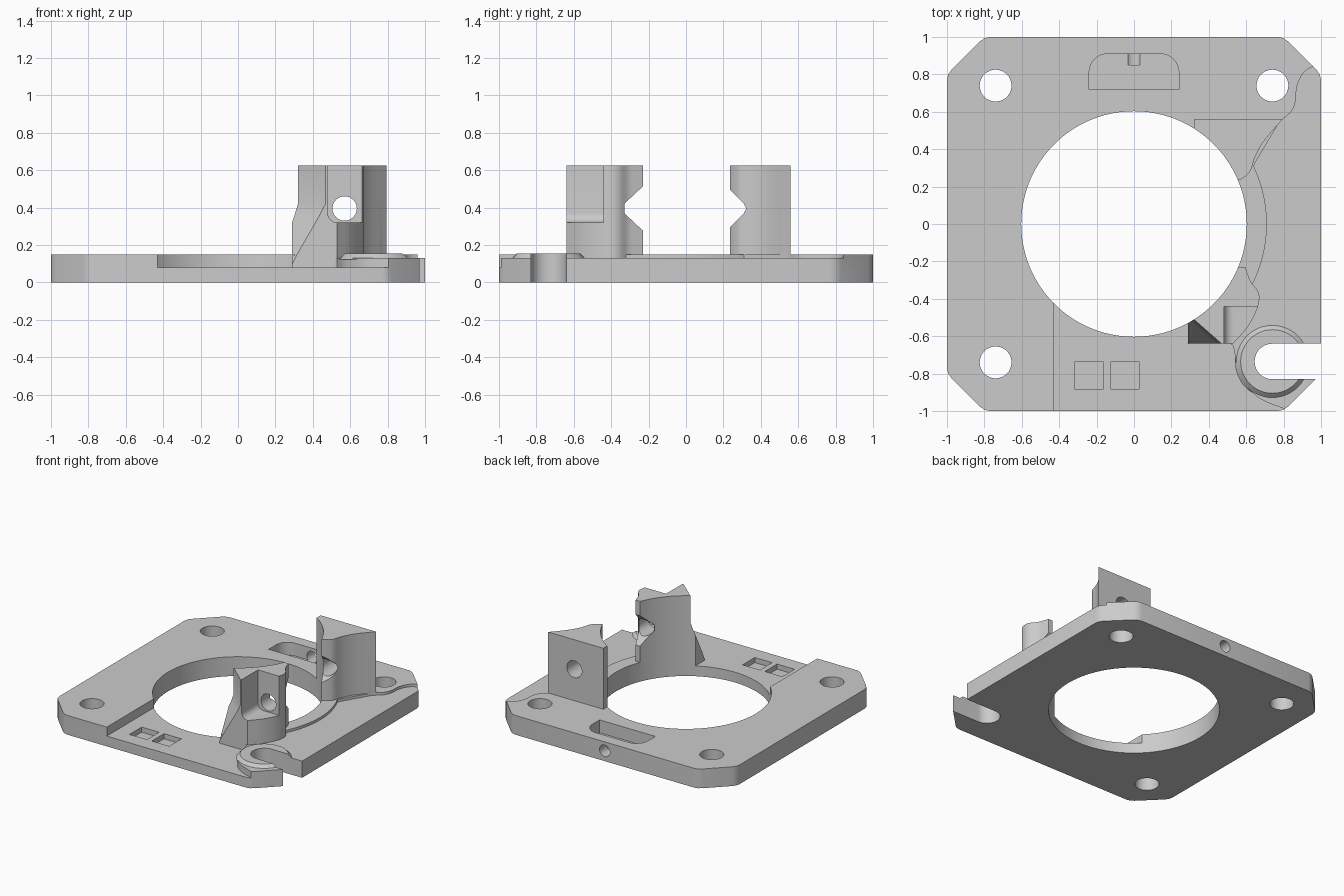
import bpy, bmesh, math
from mathutils import Matrix, Vector

if "Cube" in bpy.data.objects:
    bpy.data.objects.remove(bpy.data.objects["Cube"])


def prism(name, pts, lo, hi, frame=None):
    """Extrude a 2D outline from lo to hi; frame optionally re-orients it."""
    bm = bmesh.new()
    bottom = [bm.verts.new((x, y, lo)) for x, y in pts]
    top = [bm.verts.new((x, y, hi)) for x, y in pts]
    bm.faces.new(bottom)
    bm.faces.new(top)
    n = len(pts)
    for i in range(n):
        j = (i + 1) % n
        bm.faces.new((bottom[i], bottom[j], top[j], top[i]))
    if frame:
        bm.transform(frame)
    bmesh.ops.recalc_face_normals(bm, faces=bm.faces)
    mesh = bpy.data.meshes.new(name)
    bm.to_mesh(mesh)
    bm.free()
    ob = bpy.data.objects.new(name, mesh)
    bpy.context.collection.objects.link(ob)
    return ob


def arc(cx, cy, r, a0, a1, n):
    return [(cx + r * math.cos(math.radians(a0 + (a1 - a0) * i / n)),
             cy + r * math.sin(math.radians(a0 + (a1 - a0) * i / n))) for i in range(n + 1)]


def circle(cx, cy, r, n=48):
    return arc(cx, cy, r, 0, 360, n)[:-1]


def rect(x0, x1, y0, y1):
    return [(x0, y0), (x1, y0), (x1, y1), (x0, y1)]


def curve(pts, steps=5):
    """Smooth curve through a few points."""
    p = [Vector(q) for q in pts]
    p = [2 * p[0] - p[1]] + p + [2 * p[-1] - p[-2]]
    out = []
    for a, b, c, d in zip(p, p[1:], p[2:], p[3:]):
        for i in range(steps):
            t = i / steps
            v = 0.5 * (2 * b + (c - a) * t + (2 * a - 5 * b + 4 * c - d) * t * t
                       + (3 * b - a - 3 * c + d) * t ** 3)
            out.append((v.x, v.y))
    return out + [tuple(pts[-1])]


def combine(target, tool, op):
    tool.hide_render = True
    bpy.context.view_layer.objects.active = target
    mod = target.modifiers.new(op, 'BOOLEAN')
    mod.operation, mod.object, mod.solver = op, tool, 'EXACT'
    bpy.ops.object.modifier_apply(modifier=mod.name)
    bpy.data.objects.remove(tool, do_unlink=True)


def cut(target, *args):
    combine(target, prism("cutter", *args), 'DIFFERENCE')


def axes(u, v, w, o=(0, 0, 0)):
    m = Matrix((u, v, w)).transposed().to_4x4()
    m.translation = Vector(o)
    return m


ALONG_X = axes((0, 1, 0), (0, 0, 1), (1, 0, 0))   # outline in y,z
ALONG_Y = axes((1, 0, 0), (0, 0, 1), (0, -1, 0))  # outline in x,z, depth is -y

# square plate with softened corner chamfers
corner = [(1, 0.77), (0.993, 0.80), (0.975, 0.825), (0.825, 0.975), (0.80, 0.993), (0.77, 1)]
outline = []
for k in range(4):
    c, s = round(math.cos(k * math.pi / 2)), round(math.sin(k * math.pi / 2))
    outline += [(c * x - s * y, s * x + c * y) for x, y in corner]
plate = prism("mounting_plate", outline, 0, 0.15)

# lowered front floor and slightly lowered right floor
corner_edge = curve([(0.53, -0.65), (0.567, -0.81), (0.66, -0.925), (0.82, -0.995)])
cut(plate, [(-0.43, -1.1), (-0.43, -0.3), (0.3, -0.3), (0.3, -0.63), (0.5, -0.63)]
    + corner_edge + [(0.82, -1.1)], 0.08, 0.3)
s_edge = curve([(0.78, 0.55), (0.84, 0.60), (0.865, 0.66), (0.87, 0.73),
                (0.90, 0.80), (0.95, 0.838), (1.05, 0.86)])
cut(plate, [(0.51, -0.6)] + arc(0, 0, 0.71, -27, 26, 24) + s_edge
    + [(1.1, 0.86), (1.1, -1.1), (0.5, -1.1)], 0.13, 0.3)

# rear post with concave outer side
rear = prism("rear_post", [(0.32, 0.56), (0.32, 0.45), (0.5, 0.235), (0.565, 0.235)]
             + curve([(0.60, 0.258), (0.625, 0.29), (0.65, 0.365), (0.70, 0.45), (0.795, 0.56)]),
             0.03, 0.625)
cut(rear, [(0.16, 0.57), (0.31, 0.42), (0.31, 0.37), (0.16, 0.22)], 0.3, 0.9, ALONG_X)

# front post with stepped pocket and flared foot
front = prism("front_post", [(0.29, -0.64), (0.29, -0.45), (0.5, -0.23), (0.595, -0.23)]
              + curve([(0.605, -0.26), (0.625, -0.31), (0.66, -0.355), (0.67, -0.40),
                       (0.65, -0.475), (0.60, -0.56), (0.53, -0.64)]), 0.03, 0.625)
cut(front, [(-0.17, 0.57), (-0.33, 0.42), (-0.33, 0.37), (-0.17, 0.22)], 0.3, 0.9, ALONG_X)
pocket = [(0.8, 0.7), (0.48, 0.7)] + arc(0.53, 0.37, 0.05, 180, 270, 6) + [(0.8, 0.32)]
cut(front, pocket, 0.44, 0.8, ALONG_Y)
n = Vector((-0.66, -0.75, 0)).normalized()
t = n.cross(Vector((0, 0, 1)))
cut(front, [(0, 0.8), (0, 0.42), (0.02, 0.36), (0.10, 0.15), (0.12, 0.09), (0.5, 0.09), (0.5, 0.8)],
    -0.4, 0.4, axes(n, (0, 0, 1), t, (0.32, -0.51, 0)))

# raised boss around the open slot
bm = bmesh.new()
bmesh.ops.create_cone(bm, cap_ends=True, segments=48, radius1=0.2, radius2=0.17, depth=0.03,
                      matrix=Matrix.Translation((0.74, -0.735, 0.138)))
mesh = bpy.data.meshes.new("slot_boss")
bm.to_mesh(mesh)
bm.free()
boss = bpy.data.objects.new("slot_boss", mesh)
bpy.context.collection.objects.link(boss)

for part in (rear, front, boss):
    combine(plate, part, 'UNION')

# centre opening, screw holes and open corner slot
cut(plate, circle(0, 0, 0.603, 96), -0.1, 1)
for x, y in ((-0.74, 0.74), (0.74, 0.74), (-0.74, -0.74)):
    cut(plate, circle(x, y, 0.085), -0.1, 0.3)
cut(plate, arc(0.74, -0.735, 0.095, 90, 270, 24) + [(1.2, -0.83), (1.2, -0.64)], -0.1, 0.3)

# cross bore through both posts
cut(plate, circle(0.57, 0.395, 0.065), -0.8, 0.8, ALONG_Y)

# rear pocket with side hole, and two shallow front pockets
cut(plate, [(-0.24, 0.72), (0.24, 0.72)] + arc(0.14, 0.81, 0.1, 0, 90, 8)
    + arc(-0.14, 0.81, 0.1, 90, 180, 8), 0.05, 0.3)
cut(plate, circle(0, 0.08, 0.045, 32), -1.1, -0.85, ALONG_Y)
for x in (-0.24, -0.048):
    cut(plate, rect(x - 0.075, x + 0.075, -0.885, -0.735), 0.04, 0.3)

bpy.ops.object.select_all(action='DESELECT')
plate.select_set(True)
bpy.context.view_layer.objects.active = plate
bpy.ops.object.shade_smooth_by_angle(angle=math.radians(25))
